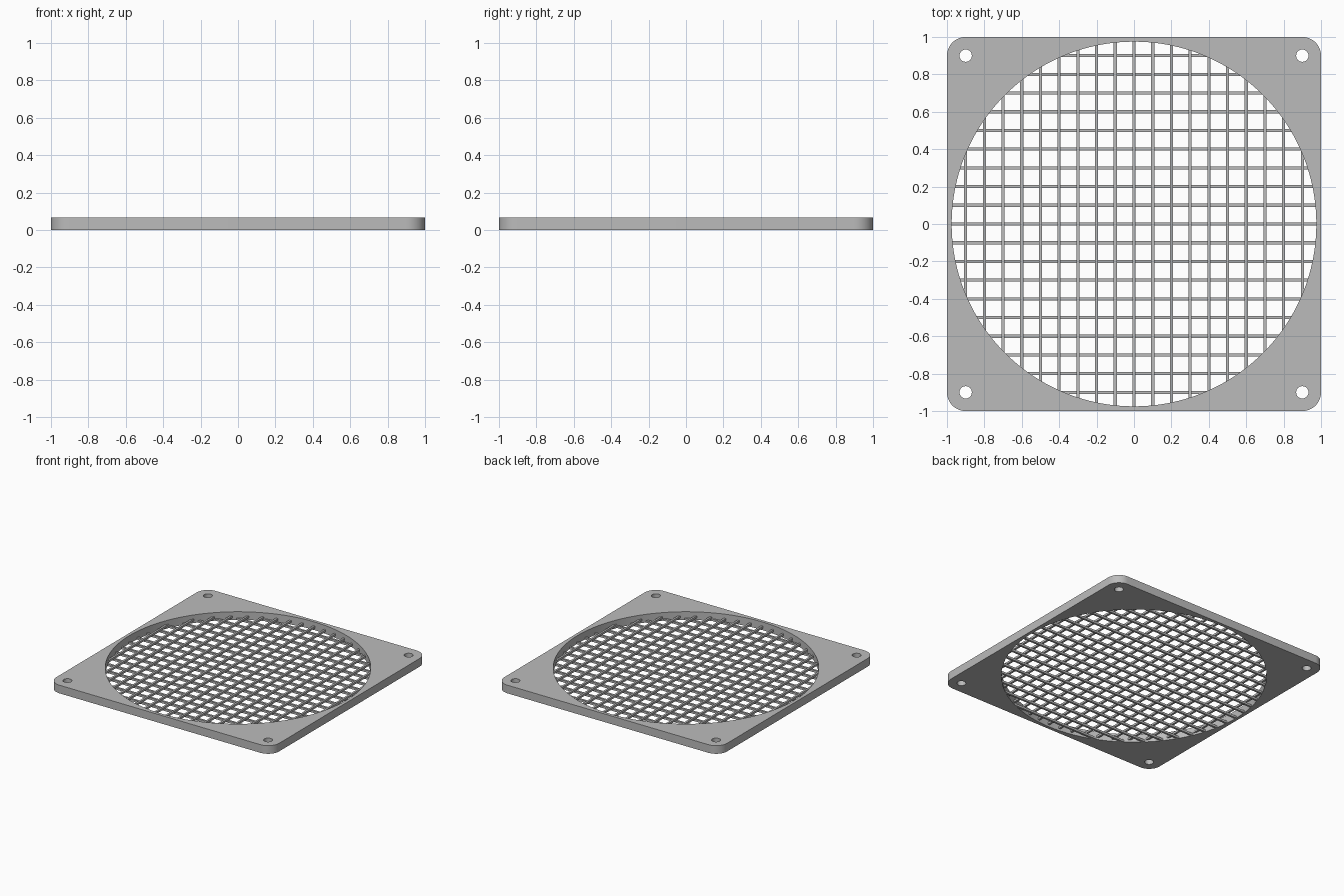
import bpy
import bmesh
from math import sin, cos, pi, sqrt, radians

cube = bpy.data.objects.get("Cube")
if cube:
    bpy.data.objects.remove(cube, do_unlink=True)

THICK = 0.066      # frame thickness
OPENING = 0.975    # radius of the round opening
CORNER = 0.1       # corner radius, also the screw hole inset
HOLE = 0.033       # screw hole radius
PITCH = 0.1        # grid spacing
BAR = 0.0167       # bar width and height

grey = bpy.data.materials.new("plain grey")
grey.use_nodes = True
colour = (0.5, 0.5, 0.5, 1)
grey.diffuse_color = colour
grey.node_tree.nodes["Principled BSDF"].inputs["Base Color"].default_value = colour


def arc(cx, cy, r, start, sweep, steps):
    return [(cx + r * cos(start + sweep * i / steps),
             cy + r * sin(start + sweep * i / steps)) for i in range(steps)]


def add_object(name, mesh):
    obj = bpy.data.objects.new(name, mesh)
    bpy.context.collection.objects.link(obj)
    mesh.materials.clear()
    mesh.materials.append(grey)
    return obj


# Frame: rounded square outline with a round opening and four screw holes
inset = 1 - CORNER
signs = [(1, 1), (-1, 1), (-1, -1), (1, -1)]
outline = []
for i, (sx, sy) in enumerate(signs):
    outline += arc(sx * inset, sy * inset, CORNER, i * pi / 2, pi / 2, 12)
    outline.append((sx * inset + CORNER * cos((i + 1) * pi / 2),
                    sy * inset + CORNER * sin((i + 1) * pi / 2)))
loops = [outline, arc(0, 0, OPENING, 0, 2 * pi, 128)]
loops += [arc(sx * inset, sy * inset, HOLE, 0, 2 * pi, 32) for sx, sy in signs]

curve = bpy.data.curves.new("frame_profile", "CURVE")
curve.dimensions = "2D"
curve.fill_mode = "BOTH"
curve.extrude = THICK / 2
for loop in loops:
    spline = curve.splines.new("POLY")
    spline.points.add(len(loop) - 1)
    for point, (x, y) in zip(spline.points, loop):
        point.co = (x, y, 0, 1)
    spline.use_cyclic_u = True
profile = bpy.data.objects.new("frame_profile", curve)
bpy.context.collection.objects.link(profile)
bpy.context.view_layer.update()
graph = bpy.context.evaluated_depsgraph_get()
mesh = bpy.data.meshes.new_from_object(profile.evaluated_get(graph))
bpy.data.objects.remove(profile, do_unlink=True)

bm = bmesh.new()
bm.from_mesh(mesh)
bmesh.ops.remove_doubles(bm, verts=bm.verts, dist=0.0001)
bmesh.ops.translate(bm, verts=bm.verts, vec=(0, 0, THICK / 2))
bmesh.ops.recalc_face_normals(bm, faces=bm.faces)
bm.to_mesh(mesh)
bm.free()
frame = add_object("frame", mesh)
bpy.context.view_layer.objects.active = frame
frame.select_set(True)
bpy.ops.object.shade_smooth_by_angle(angle=radians(30))


# Grid: two crossing layers of bars, each trimmed to the round opening
def grid_layer(name, z, along_x):
    bm = bmesh.new()
    reach = OPENING + 0.001
    for i in range(-9, 10):
        a, b = i * PITCH - BAR / 2, i * PITCH + BAR / 2
        ya, yb = sqrt(reach ** 2 - a * a), sqrt(reach ** 2 - b * b)
        corners = [(a, -ya), (b, -yb), (b, yb), (a, ya)]
        if along_x:
            corners = [(-y, x) for x, y in corners]
        face = bm.faces.new([bm.verts.new((x, y, z)) for x, y in corners])
        result = bmesh.ops.extrude_face_region(bm, geom=[face])
        top = [v for v in result["geom"] if isinstance(v, bmesh.types.BMVert)]
        bmesh.ops.translate(bm, verts=top, vec=(0, 0, BAR))
    bmesh.ops.recalc_face_normals(bm, faces=bm.faces)
    mesh = bpy.data.meshes.new(name)
    bm.to_mesh(mesh)
    bm.free()
    return add_object(name, mesh)


grid_layer("lower_grid_bars", 0, True)
grid_layer("upper_grid_bars", BAR, False)
